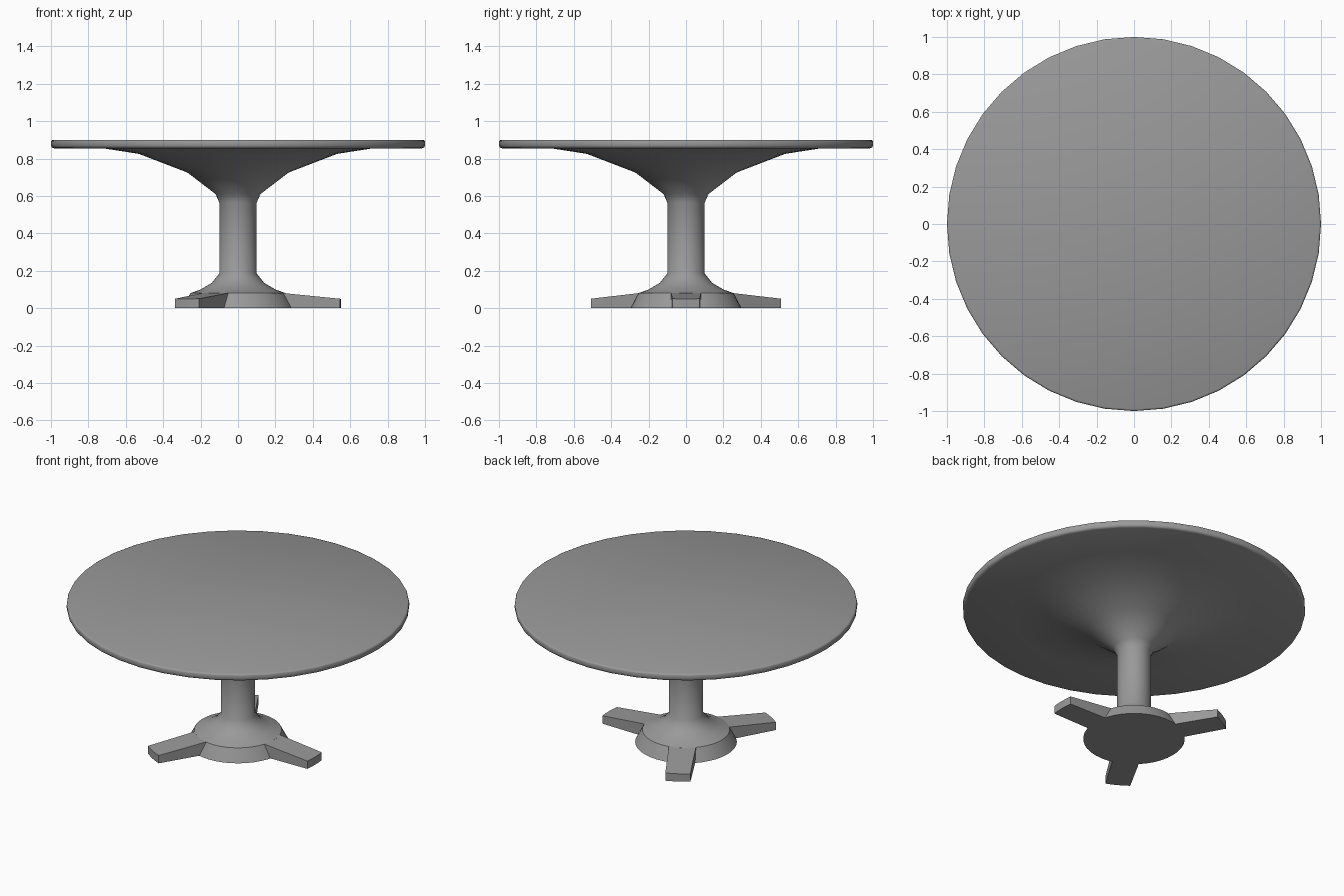
import bpy, bmesh, math
from mathutils import Matrix

cube = bpy.data.objects.get("Cube")
if cube:
    bpy.data.objects.remove(cube, do_unlink=True)

SIDES = 40

grey = bpy.data.materials.new("plain grey")
grey.use_nodes = True
colour = (0.32, 0.32, 0.32, 1)
grey.diffuse_color = colour
grey.node_tree.nodes["Principled BSDF"].inputs["Base Color"].default_value = colour


def finish(name, bm, angle):
    bmesh.ops.recalc_face_normals(bm, faces=bm.faces)
    mesh = bpy.data.meshes.new(name)
    bm.to_mesh(mesh)
    bm.free()
    mesh.materials.append(grey)
    obj = bpy.data.objects.new(name, mesh)
    bpy.context.collection.objects.link(obj)
    bpy.ops.object.select_all(action="DESELECT")
    obj.select_set(True)
    bpy.context.view_layer.objects.active = obj
    bpy.ops.object.shade_smooth_by_angle(angle=math.radians(angle))
    return obj


def lathe(name, profile, angle):
    """Spin a (radius, height) profile around z and cap both ends."""
    bm = bmesh.new()
    rings = []
    for r, z in profile:
        rings.append([bm.verts.new((r * math.cos(math.tau * i / SIDES),
                                    r * math.sin(math.tau * i / SIDES), z))
                      for i in range(SIDES)])
    for low, high in zip(rings, rings[1:]):
        for i in range(SIDES):
            j = (i + 1) % SIDES
            bm.faces.new((low[i], low[j], high[j], high[i]))
    bm.faces.new(rings[0][::-1])
    bm.faces.new(rings[-1])
    return finish(name, bm, angle)


def foot(name, turn):
    """Sloping foot with a rounded tip, pointing along +x before turning."""
    tip = [(0.55 * math.cos(a), 0.55 * math.sin(a))
           for a in (-0.134, -0.067, 0, 0.067, 0.134)]
    outline = [(0.2, 0.08), (0.2, -0.08)] + tip
    bm = bmesh.new()
    base = [bm.verts.new((x, y, 0)) for x, y in outline]
    top = [bm.verts.new((x, y, 0.08 - 0.1 * (x - 0.25))) for x, y in outline]
    bm.faces.new(base[::-1])
    bm.faces.new(top)
    for i in range(len(outline)):
        j = (i + 1) % len(outline)
        bm.faces.new((base[i], base[j], top[j], top[i]))
    bm.transform(Matrix.Rotation(turn, 4, "Z"))
    return finish(name, bm, 30)


# Round top with softened rim
lathe("tabletop", [(0.985, 0.855), (0.996, 0.86), (1, 0.87), (1, 0.89),
                   (0.997, 0.897), (0.99, 0.9)], 60)

# Pedestal: base plinth, flare, column and wide trumpet under the top
lathe("pedestal", [(0.297, 0), (0.255, 0.08), (0.2, 0.1), (0.14, 0.135),
                   (0.1, 0.185), (0.1, 0.565), (0.12, 0.61), (0.27, 0.725),
                   (0.53, 0.825), (0.73, 0.856)], 39)

# Three feet spaced evenly around the base
for n, side in enumerate(("left", "back_right", "front_right")):
    foot(side + "_foot", n * math.tau / 3)
